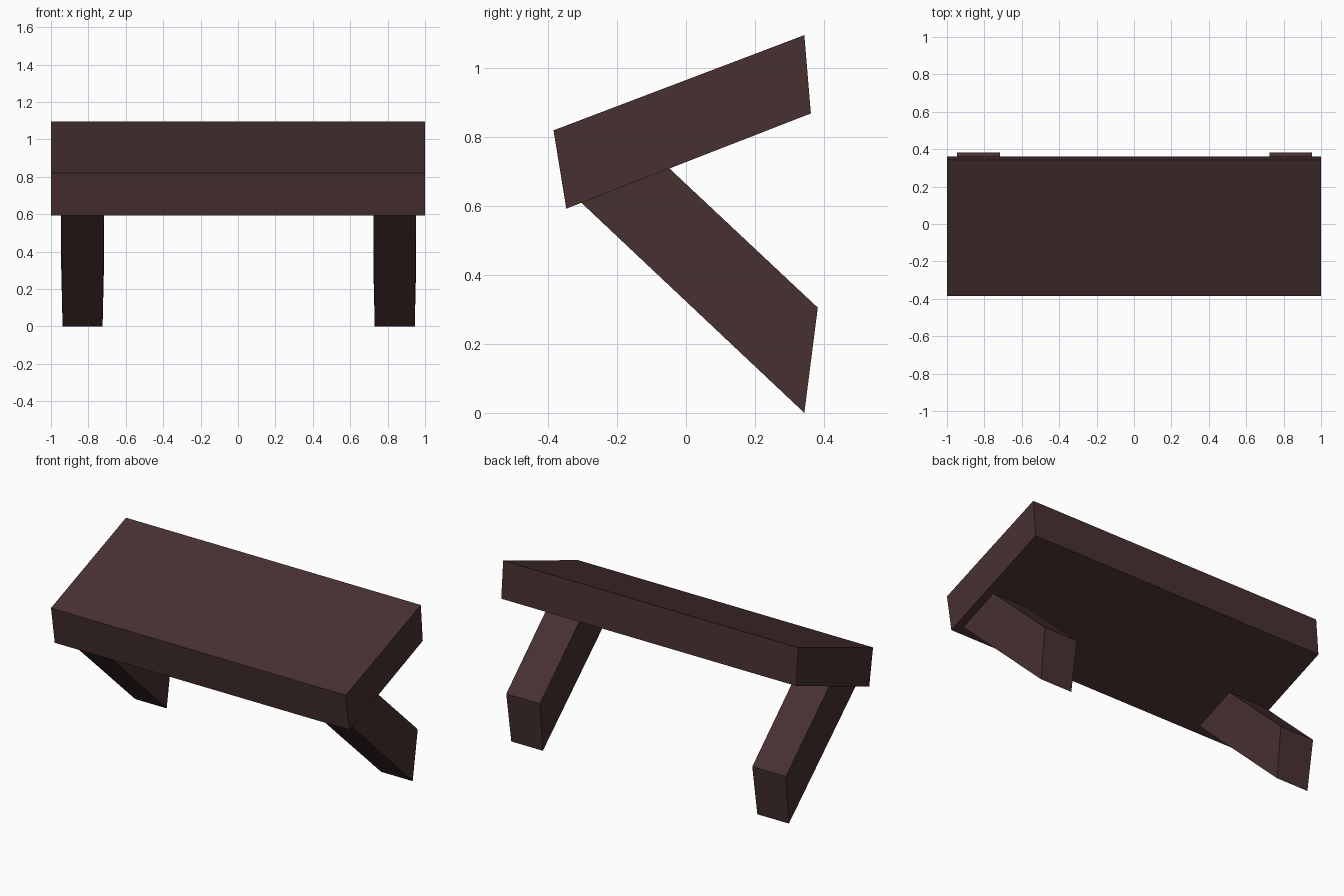
import bpy

if "Cube" in bpy.data.objects:
    bpy.data.objects.remove(bpy.data.objects["Cube"])

wood = bpy.data.materials.new("dark brown wood")
wood.diffuse_color = (0.064, 0.030, 0.030, 1)
wood.use_nodes = True
wood.node_tree.nodes["Principled BSDF"].inputs["Base Color"].default_value = wood.diffuse_color


def extrude_profile(name, profile, center, half_widths):
    """Span a (y, z) outline across x, with a half width per outline point."""
    n = len(profile)
    verts = [(center - w, y, z) for (y, z), w in zip(profile, half_widths)]
    verts += [(center + w, y, z) for (y, z), w in zip(profile, half_widths)]
    faces = [tuple(reversed(range(n))), tuple(range(n, 2 * n))]
    faces += [(i, (i + 1) % n, (i + 1) % n + n, i + n) for i in range(n)]
    mesh = bpy.data.meshes.new(name)
    mesh.from_pydata(verts, [], faces)
    mesh.materials.append(wood)
    obj = bpy.data.objects.new(name, mesh)
    bpy.context.collection.objects.link(obj)
    return obj


# Thick tilted slab, rising towards the back
slab = [(-0.347, 0.592), (0.362, 0.868), (0.343, 1.095), (-0.384, 0.819)]
extrude_profile("slab", slab, 0, [1.0] * 4)

# Slanted legs, top ends sunk slightly into the slab
leg = [(0.343, 0.0), (0.382, 0.305), (-0.071, 0.730), (-0.317, 0.622)]
for name, x in (("left_leg", -0.831), ("right_leg", 0.838)):
    extrude_profile(name, leg, x, [0.107, 0.114, 0.115, 0.114])
